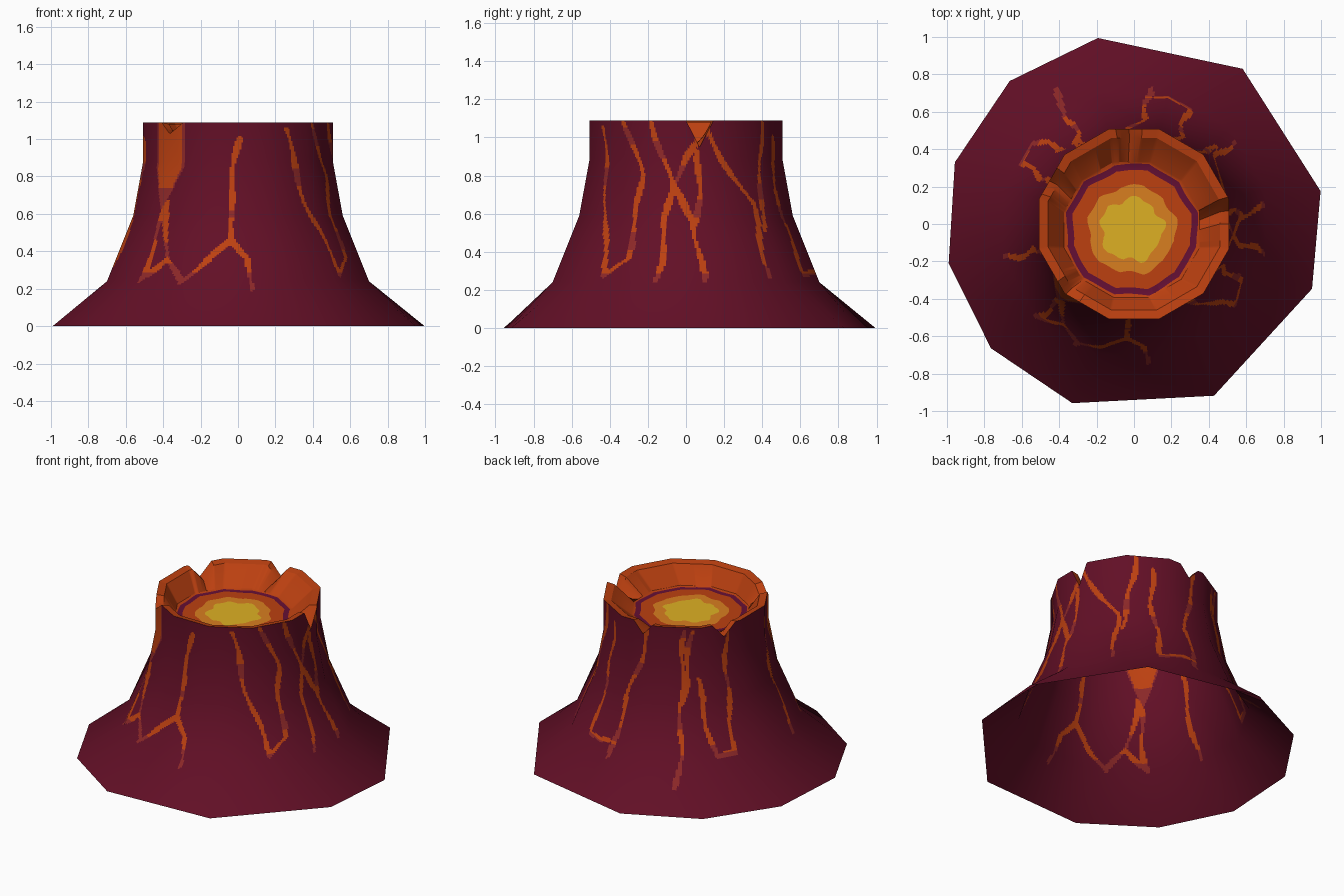
import bpy, math
from math import sin, cos, pi, radians, hypot, asin

if "Cube" in bpy.data.objects:
    bpy.data.objects.remove(bpy.data.objects["Cube"])

def material(name, r, g, b):
    m = bpy.data.materials.new(name)
    lin = lambda c: ((c / 255 + 0.055) / 1.055) ** 2.4
    m.diffuse_color = (lin(r), lin(g), lin(b), 1)
    m.use_nodes = True
    m.node_tree.nodes["Principled BSDF"].inputs["Base Color"].default_value = m.diffuse_color
    return m

MATS = [material("maroon rock", 98, 15, 38), material("orange lava", 188, 64, 16),
        material("cooling red lava", 140, 40, 40), material("amber lava", 216, 126, 32),
        material("yellow lava", 222, 176, 36), material("purple crust", 100, 15, 52)]
ROCK, ORANGE, RED, AMBER, YELLOW, CRUST = range(6)
N = 360                                     # columns round the volcano
TOP = 1.09

# Foot and body outlines by corner direction, cone profile (z, radius, normal slope)
def corners(r, degrees):
    return [(r * cos(radians(a)), r * sin(radians(a))) for a in degrees]

FOOT = corners(1.013, (10, 55, 101, 131, 161, 192, 221, 251, 295, 340))
GON = corners(1, range(15, 375, 30))
PROFILE = [(0, 1, 1), (.24, .725, .75), (.59, .58, .3), (.88, .525, .1), (TOP, .525, 0)]

def outline(poly, t):
    """Radius of a polygon in direction t."""
    c, s, best = cos(t), sin(t), 0
    for (px, py), (qx, qy) in zip(poly, poly[1:] + poly[:1]):
        den = c * (qy - py) - s * (qx - px)
        if den > 1e-9:
            r = (px * qy - py * qx) / den
            if r > 0 and (best == 0 or r < best):
                best = r
    return best

def profile(z, k):
    for a, b in zip(PROFILE, PROFILE[1:]):
        if z <= b[0] + 1e-6:
            return a[k] + (z - a[0]) / (b[0] - a[0]) * (b[k] - a[k])
    return PROFILE[-1][k]

def wrap(t):
    return (t + pi) % (2 * pi) - pi

# Notches in the rim: direction, half width, depth
NOTCHES = [(8, 8, .14), (93, 8, .08), (153, 9, .09), (-134, 9, .06)]

def rim_z(t):
    return TOP - sum(d * max(0, 1 - abs(wrap(t - radians(a))) / radians(w)) for a, w, d in NOTCHES)

ANG = [2 * pi * i / N for i in range(N)]
FOOT_R = [outline(FOOT, t) for t in ANG]
GON_R = [outline(GON, t) for t in ANG]
SEGS = []

def vein(view, *points):
    """Lava crack through (sideways, height) points as seen from a direction."""
    polar = [(radians(view) + asin(max(-1, min(1, u / profile(z, 1)))), z) for u, z in points]
    SEGS.extend(zip(polar, polar[1:]))

# Front cracks
vein(-90, (0, 1), (-.05, .62), (-.03, .47), (.06, .36), (.06, .2))
vein(-90, (-.03, .46), (-.32, .24), (-.4, .36), (-.38, .66))
vein(-90, (-.4, .36), (-.52, .25), (-.39, .65))
# Right side cracks
vein(0, (-.45, 1.05), (-.43, .65), (-.43, .28), (-.32, .37), (-.24, .8), (-.33, TOP))
vein(0, (-.18, 1.08), (-.08, .76), (-.16, .25))
vein(0, (-.08, .75), (.1, 1.04), (.36, .65), (.45, .27))
vein(0, (-.08, .76), (.05, .55), (.09, .25))
vein(0, (.07, .93), (.06, .55))
vein(0, (.41, 1.08), (.41, .52))
# Back and left cracks
vein(120, (-.44, 1), (-.47, .72), (-.58, .28), (-.44, .3))
vein(120, (-.2, 1.03), (-.34, .58), (-.44, .22))
vein(120, (.03, 1.06), (.02, .14))
vein(120, (.08, 1.06), (.03, .58))
vein(120, (.3, 1.02), (.37, .28), (.25, .27), (.12, .75))
vein(180, (.14, 1), (.19, .25))

def rock_colour(t, z):
    r = profile(z, 1)
    # broad lava spill below the front left notch
    off = abs(wrap(t - radians(-136)))
    width = .21 if z > .85 else .21 * (z - .62) / .23
    if off < width:
        return ORANGE if z > .74 and off < width * .85 else RED
    t += .022 * sin(15 * z + 3 * t)         # wander of the cracks
    for (t0, z0), (t1, z1) in SEGS:
        if z < min(z0, z1) - .03 or z > max(z0, z1) + .03:
            continue
        px, bx = wrap(t - t0) * r, wrap(t1 - t0) * r
        if abs(px) > abs(bx) + .03:
            continue
        py, by = z - z0, z1 - z0
        f = max(0, min(1, (px * bx + py * by) / (bx * bx + by * by)))
        if hypot(px - f * bx, py - f * by) < .015 + .004 * sin(23 * z + 5 * t0):
            return RED if z < .29 or sin(11 * z + 7 * t0) > .88 else ORANGE
    return ROCK

def grid(name, rings, colour, cap=False):
    """Skin a stack of closed rings; colour(row, column) picks the material."""
    verts = [v for ring in rings for v in ring]
    faces, cols = [], []
    for j in range(len(rings) - 1):
        for i in range(N):
            k = (i + 1) % N
            faces.append((j * N + i, j * N + k, (j + 1) * N + k, (j + 1) * N + i))
            cols.append(colour(j, i))
    if cap:
        faces.append(tuple(range((len(rings) - 1) * N, len(rings) * N)))
        cols.append(colour(len(rings) - 1, 0))
    me = bpy.data.meshes.new(name)
    me.from_pydata(verts, [], faces)
    for m in MATS:
        me.materials.append(m)
    me.polygons.foreach_set("material_index", cols)
    me.polygons.foreach_set("use_smooth", [True] * len(faces))
    me.update()
    ob = bpy.data.objects.new(name, me)
    bpy.context.collection.objects.link(ob)
    return ob

# Rock cone: open underneath, finely divided so the cracks can be coloured
heights = []
for a, b in zip(PROFILE, PROFILE[1:]):
    n = math.ceil((b[0] - a[0]) / .0095)
    heights += [a[0] + (b[0] - a[0]) * i / n for i in range(n)]
heights.append(TOP)

def cone_point(z, i):
    t = ANG[i]
    mix = max(0, 1 - z / .24)
    r = FOOT_R[i] * mix + profile(max(z, .24), 1) * GON_R[i] * (1 - mix)
    if z > .88:
        z = .88 + (z - .88) * (rim_z(t) - .88) / (TOP - .88)
    return (r * cos(t), r * sin(t), z)

rings = [[cone_point(z, i) for i in range(N)] for z in heights]

def cone_colour(j, i):
    z = (rings[j][i][2] + rings[j + 1][i][2]) / 2
    return rock_colour(ANG[i] + pi / N, z)

cone = grid("rock_cone", rings, cone_colour)
normals = []
for z in heights:
    s = profile(z, 2)
    h = hypot(1, s)
    normals += [(cos(t) / h, sin(t) / h, s / h) for t in ANG]
cone.data.normals_split_custom_set_from_vertices(normals)

# Crater: rim lip, sloping wall, crust ring and lava pool (radius, z, colour inward, waviness)
CRATER = [(.525, TOP, ORANGE, 0), (.475, TOP - .01, ORANGE, 0), (.375, .965, ORANGE, 0),
          (.36, .96, CRUST, .004), (.325, .96, ORANGE, .004), (.24, .96, AMBER, .008),
          (.17, .96, YELLOW, .012)]

def crater_ring(r, z, wave):
    pts = []
    for i, t in enumerate(ANG):
        q = r * GON_R[i] + wave * (sin(5 * t + 1) + .7 * sin(9 * t))
        low = min(1, max(0, (.475 - r) / .1))
        zz = z - (TOP - rim_z(t)) if z > 1 else z
        pts.append((q * cos(t) - .012 * low, q * sin(t) - .03 * low, zz))
    return pts

crater = grid("crater_lava", [crater_ring(r, z, w) for r, z, c, w in CRATER],
              lambda j, i: CRATER[j][2], cap=True)
bpy.context.view_layer.objects.active = crater
crater.select_set(True)
bpy.ops.object.shade_smooth_by_angle(angle=radians(30))
